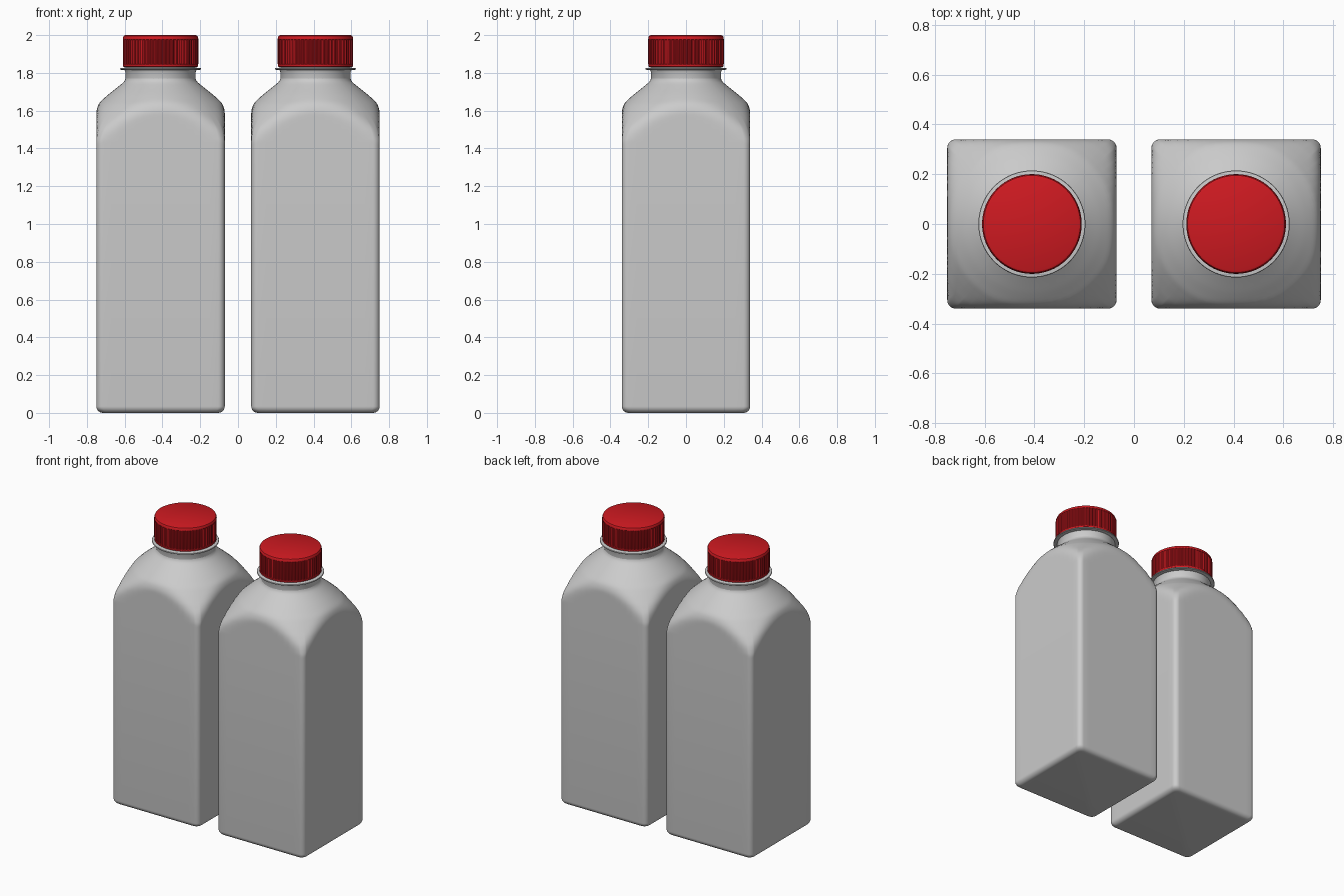
import bpy, bmesh
from math import sin, cos, pi, hypot

if "Cube" in bpy.data.objects:
    bpy.data.objects.remove(bpy.data.objects["Cube"])

HALF, CORNER, OFFSET = 0.34, 0.035, 0.41

# shoulder dome: (height, radius)
DOME = [(1.38, .545), (1.42, .51), (1.46, .476), (1.50, .448), (1.55, .409), (1.60, .366),
        (1.635, .335), (1.685, .277), (1.72, .233), (1.745, .202), (1.757, .19), (1.77, .186)]


def dome_radius(z):
    for (z0, r0), (z1, r1) in zip(DOME, DOME[1:]):
        if z <= z1:
            return r0 + (r1 - r0) * (z - z0) / (z1 - z0)
    return DOME[-1][1]


def smooth_min(a, b, k=0.04):
    h = max(k - abs(a - b), 0) / k
    return min(a, b) - h * h * k / 4


def rounded_square(half, r, flat=14, arc=6):
    pts = []
    for q in range(4):
        c, s = cos(q * pi / 2), sin(q * pi / 2)
        side = [(half, -(half - r) + 2 * (half - r) * i / flat) for i in range(flat)]
        side += [(half - r + r * cos(i * pi / 2 / arc), half - r + r * sin(i * pi / 2 / arc))
                 for i in range(arc)]
        pts += [(x * c - y * s, x * s + y * c) for x, y in side]
    return pts


def loft(name, rings):
    bm = bmesh.new()
    loops = [[bm.verts.new(p) for p in ring] for ring in rings]
    n = len(loops[0])
    for a, b in zip(loops, loops[1:]):
        for i in range(n):
            j = (i + 1) % n
            bm.faces.new((a[i], a[j], b[j], b[i]))
    bm.faces.new(loops[0][::-1])
    bm.faces.new(loops[-1])
    bm.normal_update()
    mesh = bpy.data.meshes.new(name)
    bm.to_mesh(mesh)
    bm.free()
    return mesh


def circle(r, z, n=96, groove=0):
    return [((r - groove * (i % 4 > 1)) * cos(2 * pi * i / n),
             (r - groove * (i % 4 > 1)) * sin(2 * pi * i / n), z) for i in range(n)]


# square body with rounded base edge, blending into the dome
rings = []
for i in range(7):
    a = i * pi / 12
    inset = 0.035 * (1 - sin(a))
    rings.append([(x, y, 0.035 * (1 - cos(a)))
                  for x, y in rounded_square(HALF - inset, CORNER)])
heights = [1.38 + 0.01 * i for i in range(40)]
for z in heights:
    ring = []
    for x, y in rounded_square(HALF, CORNER):
        d = hypot(x, y)
        s = smooth_min(d, dome_radius(z)) / d
        ring.append((x * s, y * s, z))
    rings.append(ring)
body = loft("bottle_body", rings)

# neck with thin support flange
neck = loft("bottle_neck", [circle(r, z) for r, z in [
    (.186, 1.755), (.186, 1.805), (.19, 1.814), (.213, 1.817), (.215, 1.82),
    (.213, 1.825), (.186, 1.828), (.18, 1.86)]])

# ribbed screw cap
N = 240
cap = loft("cap", [circle(r, z, N, g) for r, z, g in [
    (.196, 1.832, 0), (.199, 1.834, 0), (.199, 1.845, 0), (.2, 1.847, .005),
    (.2, 1.975, .005), (.2, 1.978, 0), (.199, 1.988, 0), (.195, 1.996, 0), (.187, 2.0, 0)]])
red = bpy.data.materials.new("red_plastic")
red.diffuse_color = (0.62, 0.01, 0.015, 1)
red.use_nodes = True
red.node_tree.nodes["Principled BSDF"].inputs["Base Color"].default_value = red.diffuse_color
cap.materials.append(red)

# two identical bottles
for side, x in (("left", -OFFSET), ("right", OFFSET)):
    for mesh in (body, neck, cap):
        ob = bpy.data.objects.new(f"{side}_{mesh.name}", mesh)
        ob.location.x = x
        bpy.context.collection.objects.link(ob)
        if side == "left":
            bpy.context.view_layer.objects.active = ob
            ob.select_set(True)
            bpy.ops.object.shade_smooth_by_angle(angle=0.6)
            ob.select_set(False)
